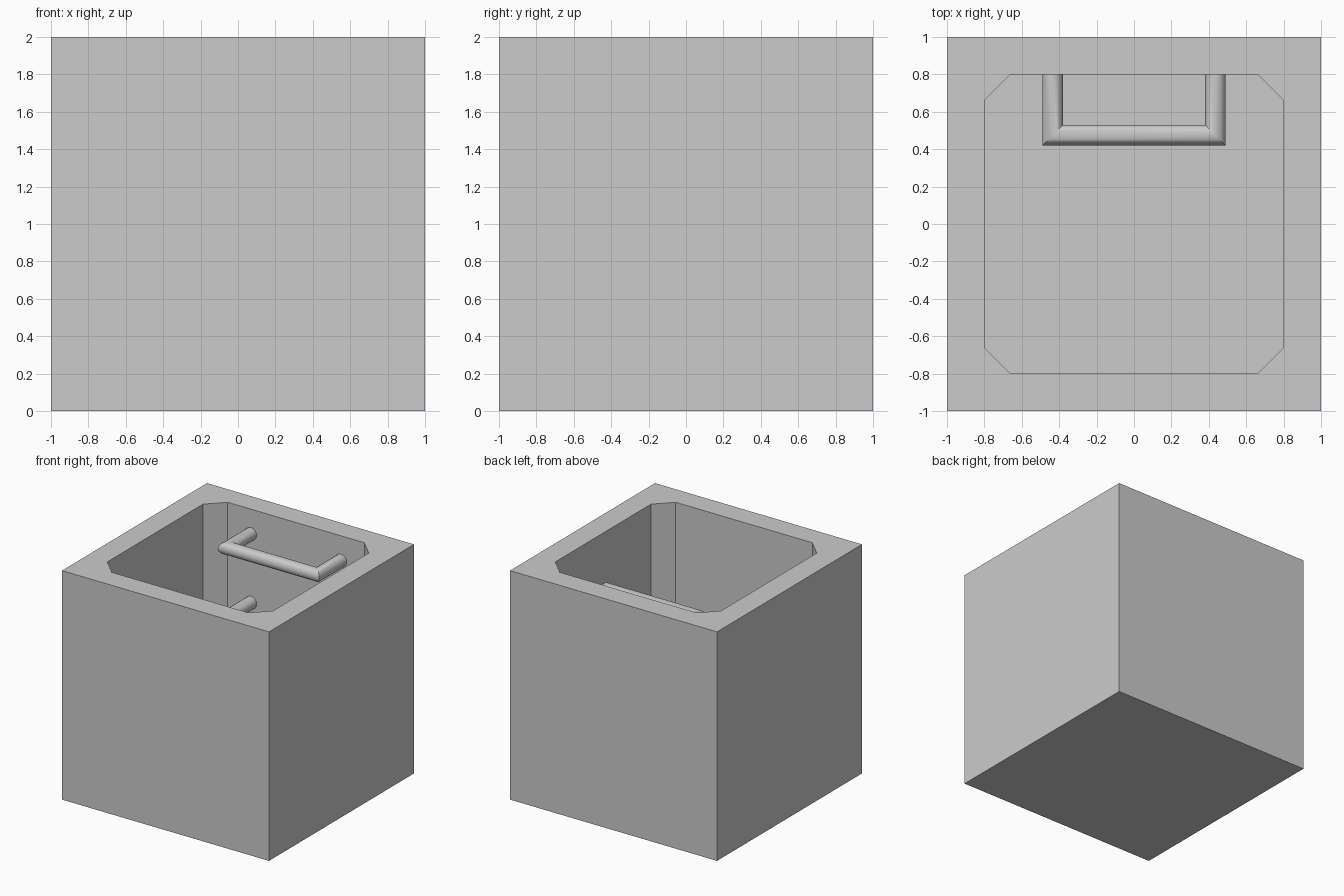
import bpy, bmesh, math

if "Cube" in bpy.data.objects:
    bpy.data.objects.remove(bpy.data.objects["Cube"])

SIDES = 16      # rung cross-section
RADIUS = 0.055
HALF, HOLE, CUT = 1.0, 0.8, 0.66


def finish(bm, name):
    mesh = bpy.data.meshes.new(name)
    bm.to_mesh(mesh)
    bm.free()
    obj = bpy.data.objects.new(name, mesh)
    bpy.context.collection.objects.link(obj)
    return obj


def ring(bm, points, z):
    return [bm.verts.new((x, y, z)) for x, y in points]


def bridge(bm, a, b):
    n = len(a)
    for i in range(n):
        j = (i + 1) % n
        bm.faces.new((a[i], a[j], b[j], b[i]))


# Concrete shaft: outer box, rim and chamfered well
bm = bmesh.new()
square = [(-HALF, -HALF), (HALF, -HALF), (HALF, HALF), (-HALF, HALF)]
octagon = [(-CUT, -HOLE), (CUT, -HOLE), (HOLE, -CUT), (HOLE, CUT),
           (CUT, HOLE), (-CUT, HOLE), (-HOLE, CUT), (-HOLE, -CUT)]
base, top = ring(bm, square, 0), ring(bm, square, 2)
lip, well = ring(bm, octagon, 2), ring(bm, octagon, 0)
bridge(bm, base, top)
bridge(bm, lip, well)
bm.faces.new(base[::-1])
for i in range(4):
    j = (i + 1) % 4
    a, b, c = lip[2 * i], lip[2 * i + 1], lip[(2 * i + 2) % 8]
    bm.faces.new((top[i], top[j], b, a))
    bm.faces.new((top[j], c, b))
for f in bm.faces:
    f.smooth = False
finish(bm, "shaft")


# Ladder rungs: U-shaped bars with mitred corners, fixed to the back wall
def rung(name, z):
    bm = bmesh.new()
    path = [(-0.435, 0.8, -1, 0), (-0.435, 0.475, -1, -1),
            (0.435, 0.475, 1, -1), (0.435, 0.8, 1, 0)]
    rings = []
    for x, y, mx, my in path:
        loop = []
        for k in range(SIDES):
            t = 2 * math.pi * k / SIDES
            c, s = RADIUS * math.cos(t), RADIUS * math.sin(t)
            loop.append(bm.verts.new((x + mx * c, y + my * c, z + s)))
        rings.append(loop)
    for a, b in zip(rings, rings[1:]):
        bridge(bm, a, b)
    bm.faces.new(rings[0][::-1])
    bm.faces.new(rings[-1])
    bmesh.ops.recalc_face_normals(bm, faces=bm.faces)
    obj = finish(bm, name)
    bpy.ops.object.select_all(action='DESELECT')
    obj.select_set(True)
    bpy.context.view_layer.objects.active = obj
    bpy.ops.object.shade_smooth_by_angle(angle=math.radians(35))


for i in range(3):
    rung(f"rung_{i + 1}", 1.785 - 0.6 * i)
